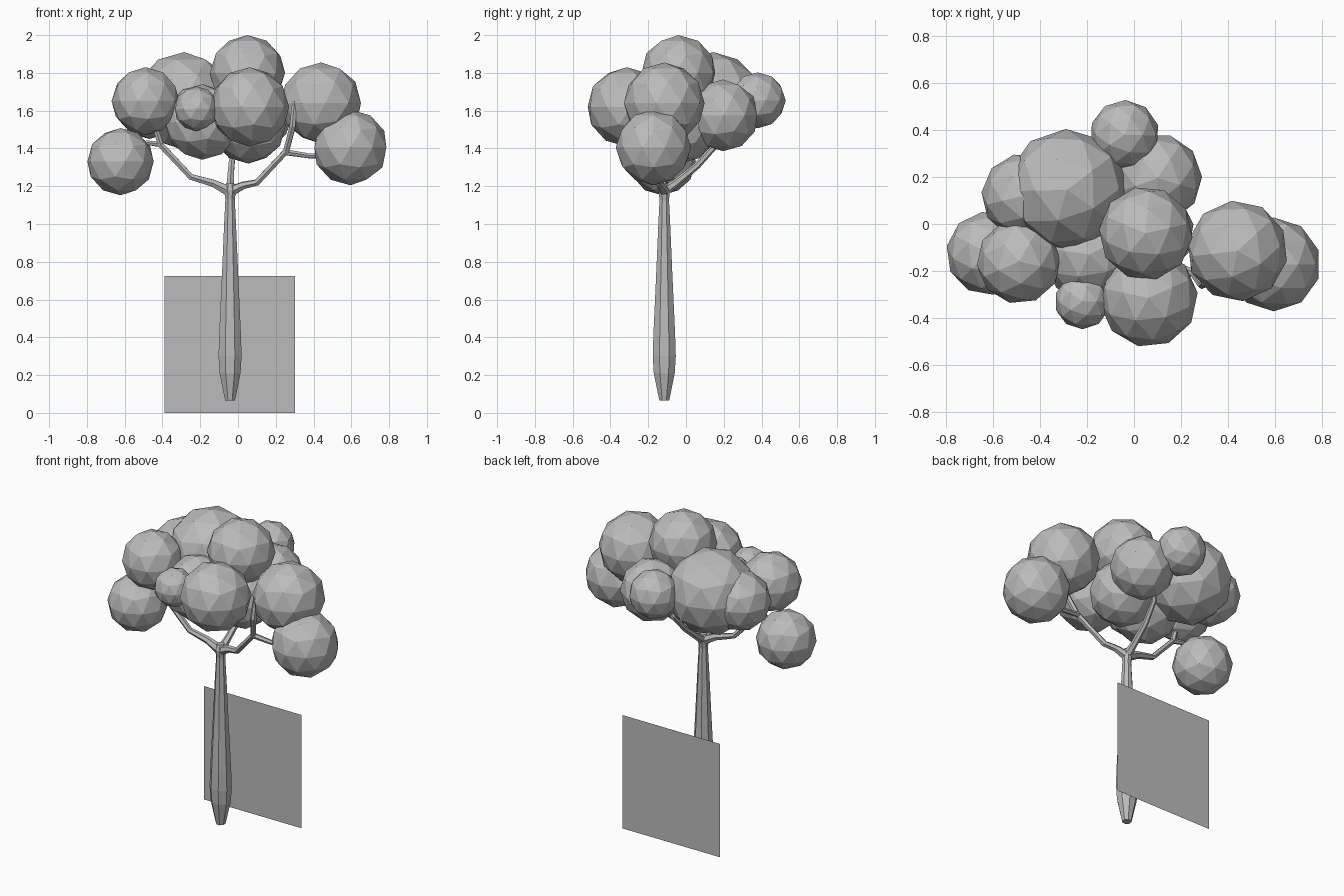
import bpy, bmesh, math, random
from mathutils import Vector, Matrix

if "Cube" in bpy.data.objects:
    bpy.data.objects.remove(bpy.data.objects["Cube"])

random.seed(4)
grey = bpy.data.materials.new("plain grey")
grey.diffuse_color = (0.5, 0.5, 0.5, 1)
grey.use_nodes = True
grey.node_tree.nodes["Principled BSDF"].inputs["Base Color"].default_value = grey.diffuse_color


def finish(name, bm):
    mesh = bpy.data.meshes.new(name)
    bm.to_mesh(mesh)
    bm.free()
    mesh.materials.append(grey)
    ob = bpy.data.objects.new(name, mesh)
    bpy.context.collection.objects.link(ob)
    return ob


def tube(name, points, sides):
    """Flat-faced tapered tube through (x, y, z, radius) points."""
    bm = bmesh.new()
    pos = [Vector(p[:3]) for p in points]
    rings = []
    last = Vector((0, 0, 1))
    side = Vector((1, 0, 0))
    for i, p in enumerate(pos):
        tangent = (pos[min(i + 1, len(pos) - 1)] - pos[max(i - 1, 0)]).normalized()
        side = last.rotation_difference(tangent) @ side
        last = tangent
        across = tangent.cross(side)
        ring = []
        for k in range(sides):
            a = math.tau * (k + 0.5) / sides
            ring.append(bm.verts.new(
                p + (side * math.cos(a) + across * math.sin(a)) * points[i][3]))
        rings.append(ring)
    for lower, upper in zip(rings, rings[1:]):
        for k in range(sides):
            n = (k + 1) % sides
            bm.faces.new((lower[k], lower[n], upper[n], upper[k]))
    bm.faces.new(rings[0][::-1])
    bm.faces.new(rings[-1])
    return finish(name, bm)


# Trunk, swelling near the foot and flaring at the fork
TX, TY = -0.042, -0.115
profile = [(0.065, 0.028), (0.10, 0.036), (0.21, 0.06), (0.30, 0.066), (0.42, 0.062),
           (0.70, 0.048), (1.00, 0.034), (1.13, 0.027), (1.18, 0.034), (1.215, 0.022)]
tube("trunk", [(TX, TY, z, r) for z, r in profile], 8)

# Branches
tube("left_branch", [(-0.05, -0.115, 1.175, 0.03), (-0.13, -0.12, 1.215, 0.022),
                     (-0.25, -0.13, 1.25, 0.018), (-0.41, -0.14, 1.42, 0.018),
                     (-0.46, -0.15, 1.58, 0.014)], 6)
tube("left_twig", [(-0.40, -0.14, 1.42, 0.016), (-0.48, -0.13, 1.43, 0.014),
                   (-0.58, -0.12, 1.37, 0.01)], 6)
tube("right_branch", [(-0.035, -0.115, 1.175, 0.03), (0.03, -0.13, 1.205, 0.021),
                      (0.10, -0.15, 1.22, 0.019), (0.255, -0.21, 1.385, 0.018),
                      (0.29, -0.26, 1.52, 0.018), (0.30, -0.25, 1.65, 0.014)], 6)
tube("right_twig", [(0.25, -0.205, 1.38, 0.017), (0.38, -0.19, 1.36, 0.014),
                    (0.54, -0.175, 1.36, 0.01)], 6)
tube("back_branch", [(-0.04, -0.115, 1.175, 0.028), (-0.04, -0.05, 1.22, 0.021),
                     (-0.035, 0.06, 1.31, 0.018), (-0.02, 0.16, 1.42, 0.016),
                     (0.06, 0.20, 1.55, 0.012)], 6)

# Foliage balls: x, y, z, radius
balls = {
    "top": (0.05, -0.04, 1.80, 0.20),
    "large_back_left": (-0.285, 0.145, 1.65, 0.26),
    "small_back": (-0.04, 0.38, 1.655, 0.148),
    "back_right": (0.10, 0.195, 1.575, 0.19),
    "front": (0.062, -0.315, 1.62, 0.21),
    "small_front": (-0.22, -0.33, 1.61, 0.118),
    "right": (0.44, -0.115, 1.64, 0.215),
    "far_right": (0.595, -0.172, 1.405, 0.2),
    "left": (-0.49, -0.16, 1.65, 0.18),
    "far_left": (-0.622, -0.125, 1.33, 0.178),
    "mid_left": (-0.47, 0.12, 1.63, 0.18),
    "low_left": (-0.19, -0.13, 1.54, 0.2),
    "low_centre": (0.055, -0.03, 1.52, 0.2),
}
for name, (x, y, z, r) in balls.items():
    bm = bmesh.new()
    turn = Matrix.Rotation(random.uniform(0, math.tau), 4, 'Z')
    bmesh.ops.create_icosphere(bm, subdivisions=2, radius=r,
                               matrix=Matrix.Translation((x, y, z)) @ turn)
    finish("foliage_" + name, bm)

# Upright flat panel behind the trunk
bm = bmesh.new()
bm.faces.new([bm.verts.new((x, 0.212, z)) for x, z in
              ((-0.39, 0), (0.302, 0), (0.302, 0.725), (-0.39, 0.725))])
finish("back_panel", bm)
